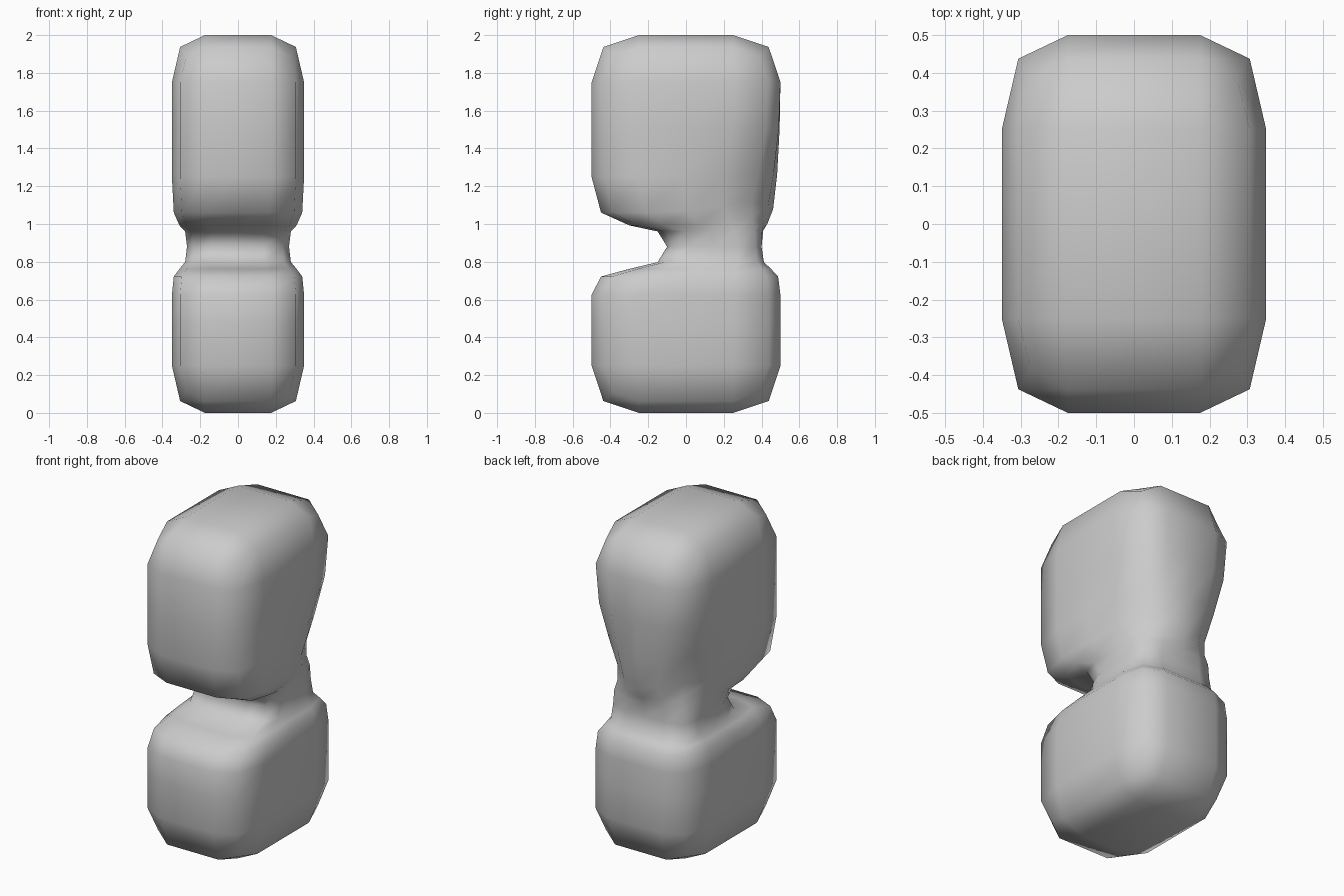
import bpy, bmesh

if "Cube" in bpy.data.objects:
    bpy.data.objects.remove(bpy.data.objects["Cube"])


def ring(bm, z, hx, y0, y1, ymid):
    """Eight-point rectangular loop of the cage, starting at the front middle."""
    pts = [(0, y0), (hx, y0), (hx, ymid), (hx, y1),
           (0, y1), (-hx, y1), (-hx, ymid), (-hx, y0)]
    return [bm.verts.new((x, y, z)) for x, y in pts]


def cap(bm, loop, z, flip):
    """Close a loop with four quads around a centre point."""
    c = bm.verts.new((0, 0, z))
    for i in (0, 2, 4, 6):
        quad = [c, loop[i], loop[i + 1], loop[(i + 2) % 8]]
        bm.faces.new(quad[::-1] if flip else quad)


bm = bmesh.new()

# Levels: lower block, pinched neck, upper block (z, half width, front y, back y, middle y)
levels = [
    (0.00, 0.35, -0.5, 0.5, 0.0),
    (0.50, 0.35, -0.5, 0.5, 0.0),
    (0.75, 0.35, -0.5, 0.5, 0.0),
    (0.775, 0.27, -0.1, 0.4, 0.15),
    (0.985, 0.27, -0.1, 0.4, 0.15),
    (1.00, 0.35, -0.5, 0.5, 0.0),
    (1.50, 0.35, -0.5, 0.5, 0.0),
    (2.00, 0.35, -0.5, 0.5, 0.0),
]
rings = [ring(bm, *lv) for lv in levels]

# Rear lower corners of the upper block are drawn in towards the neck
for i, s in ((3, 1), (5, -1)):
    rings[5][i].co = (s * 0.21, 0.36, 1.10)

# Walls and caps
for a, b in zip(rings, rings[1:]):
    for i in range(8):
        j = (i + 1) % 8
        bm.faces.new((a[i], a[j], b[j], b[i]))
cap(bm, rings[0], 0.0, True)
cap(bm, rings[-1], 2.0, False)
bmesh.ops.recalc_face_normals(bm, faces=bm.faces)
for f in bm.faces:
    f.smooth = True

mesh = bpy.data.meshes.new("pinched_block")
bm.to_mesh(mesh)
bm.free()
obj = bpy.data.objects.new("pinched_block", mesh)
bpy.context.collection.objects.link(obj)

# One level of rounding, without pushing to the limit surface
sub = obj.modifiers.new("rounding", 'SUBSURF')
sub.levels = sub.render_levels = 1
sub.use_limit_surface = False
